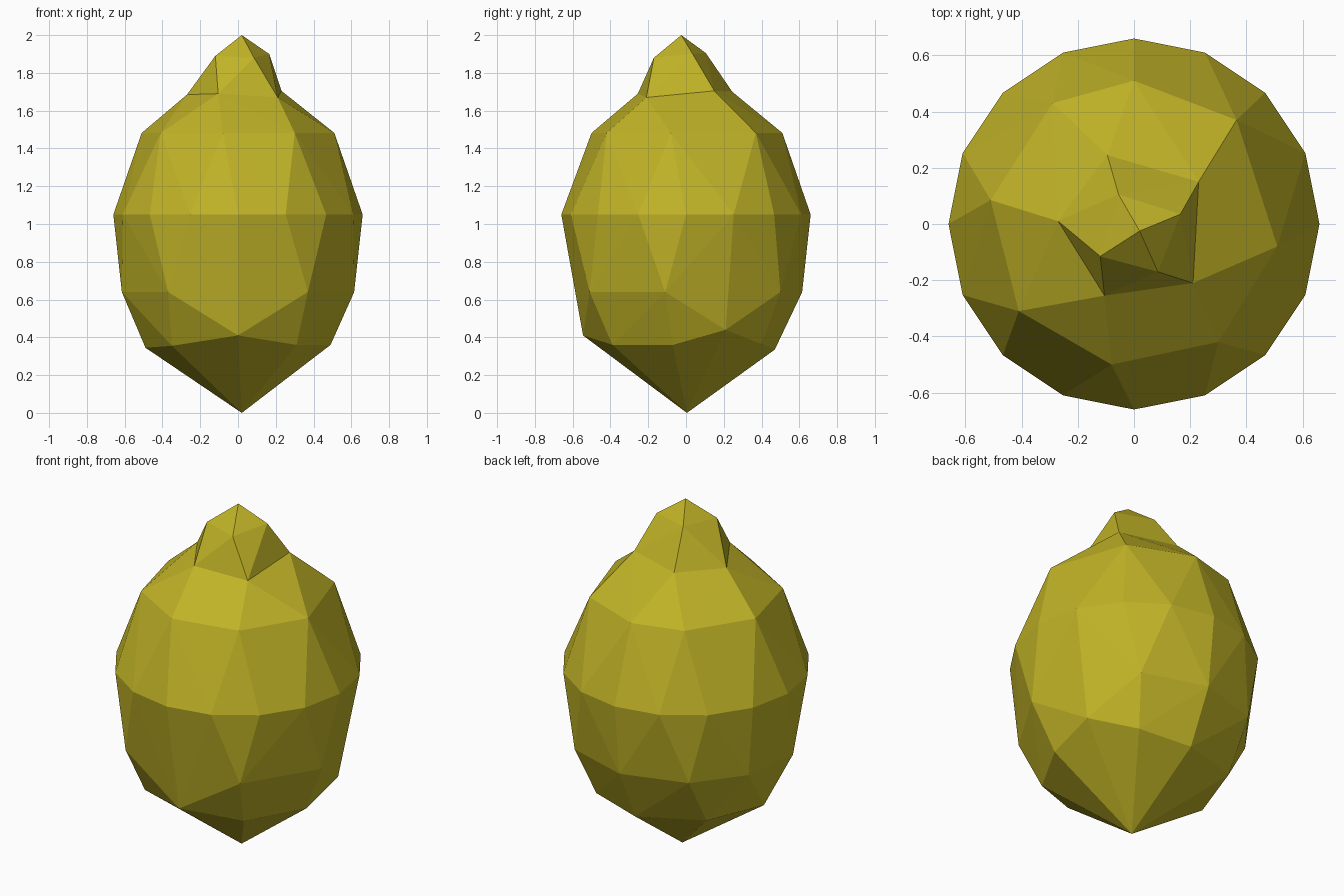
import bpy, bmesh, math

if "Cube" in bpy.data.objects:
    bpy.data.objects.remove(bpy.data.objects["Cube"])

lemon_yellow = bpy.data.materials.new("lemon_yellow")
lemon_yellow.diffuse_color = (0.53, 0.45, 0.02, 1)
lemon_yellow.use_nodes = True
lemon_yellow.node_tree.nodes["Principled BSDF"].inputs["Base Color"].default_value = lemon_yellow.diffuse_color


def faceted_skin(bm, points, open_ring):
    """Wrap points in a convex skin, leaving it open across open_ring."""
    verts = [bm.verts.new(p) for p in points]
    bmesh.ops.convex_hull(bm, input=verts)
    ring = {tuple(round(c, 4) for c in p) for p in open_ring}
    caps = [f for f in bm.faces if f.is_valid and
            all(tuple(round(c, 4) for c in v.co) in ring for v in f.verts)]
    bmesh.ops.delete(bm, geom=caps, context='FACES')


# Irregular, hand-cut rings from bottom to top
bottom = [(0.02, 0.005, 0)]
base_ring = [(0, -.545, .41), (.31, -.39, .36), (.49, -.07, .36),
             (.5, .21, .44), (.3, .4, .365), (0, .47, .335),
             (-.37, .34, .36), (-.49, -.02, .345), (-.35, -.36, .355)]
lower_ring = [(x, y, .64) for x, y in
              [(.615, -.11), (.37, .5), (0, .615), (-.37, .5),
               (-.57, .236), (-.615, -.11), (-.37, -.51), (.37, -.51)]]
equator = [(.66 * math.cos(math.tau * i / 16),
            .66 * math.sin(math.tau * i / 16), 1.05) for i in range(16)]
upper_ring = [(x, y, 1.482) for x, y in
              [(.365, .37), (0, .51), (-.29, .43), (-.51, .085),
               (-.41, -.31), (-.08, -.5), (.30, -.42), (.51, -.08)]]
neck_ring = [(.23, .15, 1.705), (.21, -.21, 1.67), (-.105, -.255, 1.69),
             (-.27, .01, 1.685), (-.095, .245, 1.70)]
tip_ring = [(-.12, -.115, 1.89), (.085, -.17, 1.88),
            (.165, .035, 1.90), (-.055, .105, 1.905)]
tip = [(.02, -.025, 2)]

# Body and pointed nub are skinned separately, then welded at the neck
mesh = bpy.data.meshes.new("lemon")
bm = bmesh.new()
faceted_skin(bm, bottom + base_ring + lower_ring + equator + upper_ring + neck_ring, neck_ring)
faceted_skin(bm, neck_ring + tip_ring + tip, neck_ring)
bmesh.ops.remove_doubles(bm, verts=bm.verts, dist=0.001)
bmesh.ops.recalc_face_normals(bm, faces=bm.faces)
bm.to_mesh(mesh)
bm.free()
mesh.materials.append(lemon_yellow)
lemon = bpy.data.objects.new("lemon", mesh)
bpy.context.collection.objects.link(lemon)
